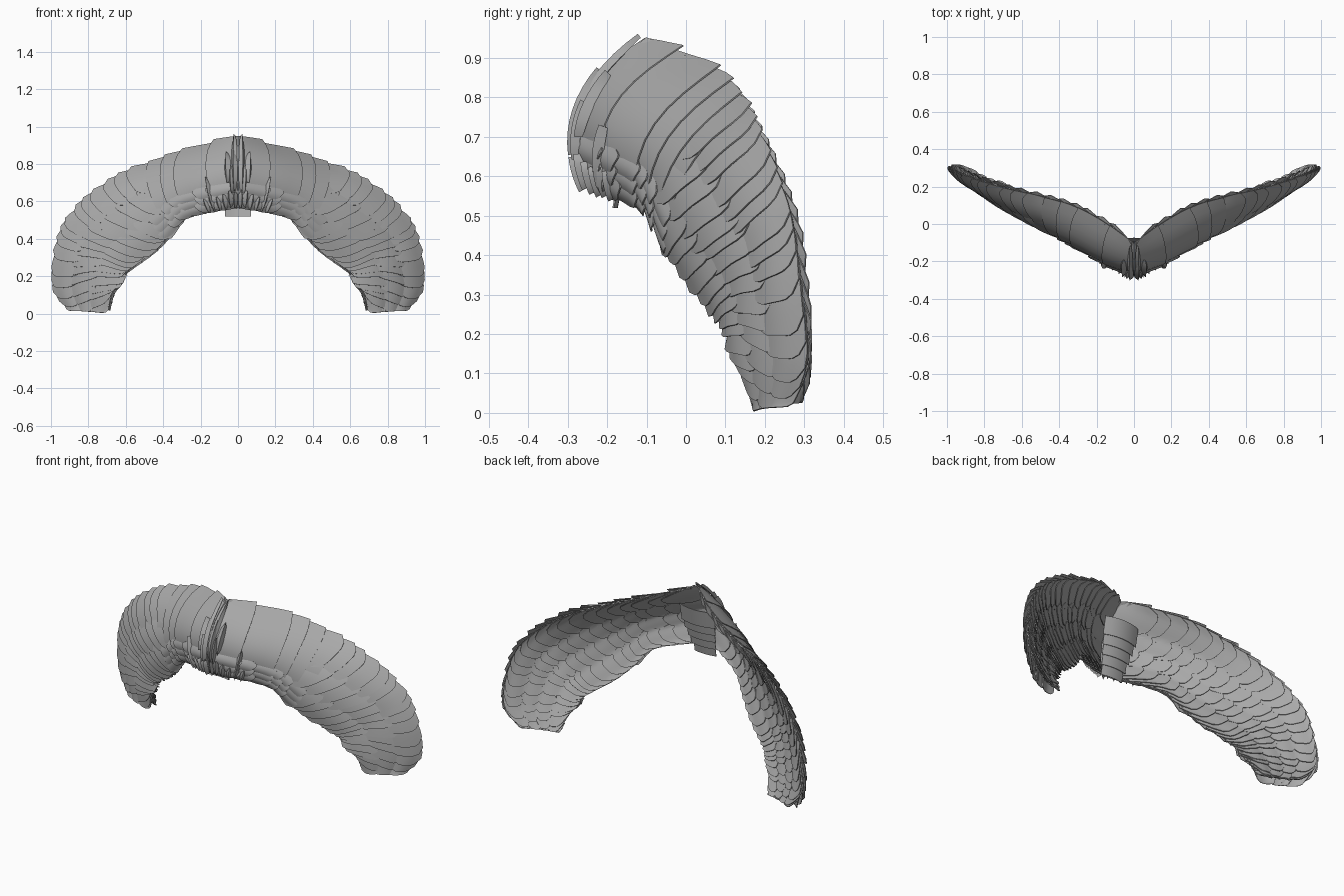
import bpy, bmesh, random
from mathutils import Vector

random.seed(4)
if "Cube" in bpy.data.objects:
    bpy.data.objects.remove(bpy.data.objects["Cube"])

grey = bpy.data.materials.new("feather grey")
grey.use_nodes = True
colour = (0.4, 0.4, 0.4, 1)
grey.diffuse_color = colour
grey.node_tree.nodes["Principled BSDF"].inputs["Base Color"].default_value = colour

# Outer edge, inner edge and forward bulge of one half, from neck to tip
OUTER = [(0, -.12, .95), (.16, -.01, .9), (.33, .08, .85), (.5, .13, .78), (.66, .17, .7),
         (.81, .22, .59), (.91, .26, .47), (.96, .28, .32), (.97, .3, .14), (.89, .27, .02)]
INNER = [(0, -.25, .57), (.13, -.18, .55), (.28, -.1, .51), (.36, -.05, .42), (.45, .01, .33),
         (.56, .07, .25), (.61, .1, .21), (.63, .12, .16), (.67, .15, .1), (.69, .19, .01)]
BULGE = [.09, .09, .08, .07, .06, .045, .03, .025, .02, .015]
LAST = len(OUTER) - 1


def along(points, u):
    """Smooth curve through the stations."""
    i = min(int(u), LAST - 1)
    f = u - i
    a, b, c, d = (Vector(points[max(0, min(LAST, i + k))]) for k in (-1, 0, 1, 2))
    return b + f / 2 * (c - a + f * (2 * a - 5 * b + 4 * c - d + f * (3 * (b - c) + d - a)))


def surface(u, v):
    """Point of the mantle: u runs neck to tip, v runs outer to inner edge."""
    u = max(0, min(LAST, u))
    i = min(int(u), LAST - 1)
    depth = BULGE[i] + (BULGE[i + 1] - BULGE[i]) * (u - i)
    push = Vector((.4 * min(1, u), -.9, .1)) * depth * 4 * v * (1 - v)
    return along(OUTER, u).lerp(along(INNER, u), v) + push


def normal(u, v):
    u = max(.05, min(LAST - .05, u))
    n = (surface(u + .05, v) - surface(u - .05, v)).cross(surface(u, v + .05) - surface(u, v - .05))
    n.normalize()
    return n if n.y < 0 else -n


def add_grid(bm, rows, cols, place):
    grid = [[bm.verts.new(place(i / rows, j / cols)) for j in range(cols + 1)] for i in range(rows + 1)]
    for i in range(rows):
        for j in range(cols):
            bm.faces.new((grid[i][j], grid[i + 1][j], grid[i + 1][j + 1], grid[i][j + 1]))


def feather(bm, u0, u1, v0, v1, side=1, base=0, lift=.022, skew=0, rounding=.25, flare=0):
    """A cupped plate with its free end lifted off the mantle."""
    def place(s, t):
        e = abs(2 * t - 1)
        v = v0 + (v1 - v0) * t - flare * s * (1 - t)
        u = u0 + (u1 - u0) * s * (1 - rounding * e ** 4) + skew * (.5 - t)
        u = max(0, min(LAST, u))
        p = surface(u, v) + normal(u, v) * side * (base + lift * s - .012 * e * e)
        return Vector((max(0, min(.997, p.x)), max(-.317, min(.317, p.y)), max(.004, p.z)))
    add_grid(bm, 4, 8, place)


def sliver(bm, u, v0, v1, width, base):
    """A narrow pointed leaf running down the front."""
    def place(s, t):
        v = v0 + (v1 - v0) * s
        w = width * (4 * s * (1 - s)) ** .6 + .003
        uu = max(0, u + (t - .5) * w)
        return surface(uu, v) + normal(uu, v) * (base * (1 - (2 * t - 1) ** 2) + .008)
    add_grid(bm, 8, 2, place)


def finish(name, bm, mirrored=True):
    bmesh.ops.recalc_face_normals(bm, faces=bm.faces)
    mesh = bpy.data.meshes.new(name)
    bm.to_mesh(mesh)
    bm.free()
    mesh.materials.append(grey)
    obj = bpy.data.objects.new(name, mesh)
    bpy.context.collection.objects.link(obj)
    solid = obj.modifiers.new("thickness", "SOLIDIFY")
    solid.thickness = .004
    solid.offset = 0
    if mirrored:
        obj.modifiers.new("mirror", "MIRROR").use_mirror_merge = False
    bpy.ops.object.select_all(action="DESELECT")
    obj.select_set(True)
    bpy.context.view_layer.objects.active = obj
    bpy.ops.object.convert(target="MESH")
    bpy.ops.object.shade_smooth_by_angle(angle=.6)


def jitter(amount):
    return random.uniform(-amount, amount)


# Broad plates wrapping the shoulders
bm = bmesh.new()
for start, end, low in ((0, .9, .72), (.3, 1.95, .86), (1.2, 2.45, .84), (1.7, 2.95, .8), (2.1, 3.4, .72)):
    feather(bm, start, end, -.02, low, lift=.02, rounding=.08, flare=.03)
finish("shoulder_plates", bm)

# Slats below the broad plates
bm = bmesh.new()
for k in range(6):
    u = k * .45
    for v0, v1 in ((.66, .84), (.76, .93), (.85, 1.01)):
        feather(bm, u, u + 1 + jitter(.12), v0, v1, base=.004, lift=.018, skew=.3)
finish("lower_slats", bm)

# Front feathers, three overlapping columns down to the tips
bm = bmesh.new()
columns = ((-.02, .42, .3, .05), (.24, .74, .9, 0), (.58, 1.01, .9, 0))
for k in range(15):
    for c, (v0, v1, skew, flare) in enumerate(columns):
        u = 2.3 + k * .41 + c * .13 + jitter(.08)
        feather(bm, u, min(u + 1.15, LAST + .1), v0, v1 + jitter(.03), lift=.026,
                skew=skew * min(1, (LAST - u) / 3), flare=flare)
finish("front_feathers", bm)

# Back feathers, smaller rounded scales
bm = bmesh.new()
for k in range(21):
    for c in range(4):
        u = k * .41 + (c % 2) * .2 + jitter(.07)
        v = c * .24
        feather(bm, max(0, u), u + 1.05, v - .02, v + .3, side=-1, base=.012, lift=.026,
                skew=.25 * min(1, (LAST - u) / 3), rounding=.4, flare=.03 if c == 0 else 0)
finish("back_feathers", bm)

# Crest and slivers at the middle of the front
bm = bmesh.new()
for u, v0, v1, width, base in ((.12, 0, .56, .2, .012), (.1, .25, .78, .2, .02), (.34, .25, .66, .16, .022),
                               (.22, .45, .8, .14, .02), (.9, .55, .92, .12, .025)):
    sliver(bm, u, v0, v1, width, base)
for k in range(6):
    sliver(bm, .1 + k * .2, .8 + jitter(.03), .99 + jitter(.02), .2, .02)
finish("throat_slivers", bm)

# Overlapping slats closing the back of the neck
bm = bmesh.new()
for k in range(5):
    def neck(s, t, k=k):
        x = (t - .5) * (.22 - k * .02)
        return Vector((x, -.075 - .02 * k - .02 * s - 2 * x * x, .82 - .05 * k - .1 * s))
    add_grid(bm, 3, 6, neck)
finish("neck_slats", bm, mirrored=False)
